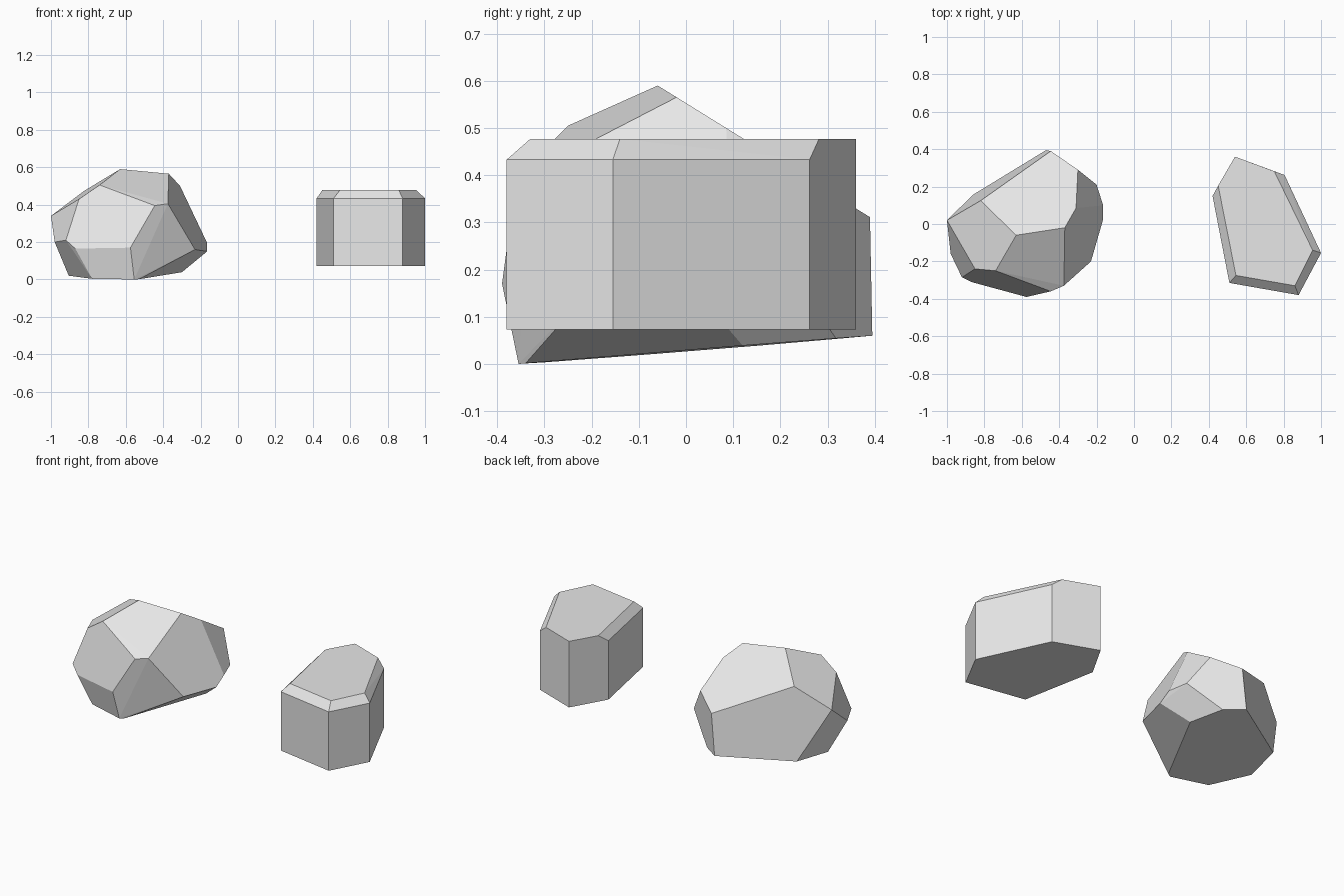
import bpy
import bmesh
from math import radians

# Remove the default cube
cube = bpy.data.objects.get("Cube")
if cube:
    bpy.data.objects.remove(cube, do_unlink=True)


def make_material(name, color):
    mat = bpy.data.materials.new(name)
    mat.use_nodes = True
    mat.diffuse_color = color
    mat.node_tree.nodes["Principled BSDF"].inputs["Base Color"].default_value = color
    return mat


def make_rock(name, corners, material):
    """Wrap the corners in a convex hull and merge coplanar facets."""
    bm = bmesh.new()
    for corner in corners:
        bm.verts.new(corner)
    hull = bmesh.ops.convex_hull(bm, input=bm.verts[:], use_existing_faces=False)
    inner = [v for v in hull["geom_interior"] if isinstance(v, bmesh.types.BMVert)]
    bmesh.ops.delete(bm, geom=inner, context="VERTS")
    bmesh.ops.dissolve_limit(bm, angle_limit=radians(4),
                             verts=bm.verts[:], edges=bm.edges[:])
    bmesh.ops.recalc_face_normals(bm, faces=bm.faces[:])
    mesh = bpy.data.meshes.new(name)
    bm.to_mesh(mesh)
    bm.free()
    mesh.materials.append(material)
    rock = bpy.data.objects.new(name, mesh)
    bpy.context.collection.objects.link(rock)
    return rock


def ring(outline, z):
    return [(x, y, z) for x, y in outline]


stone = make_material("grey_stone", (0.8, 0.8, 0.8, 1.0))

# Boulder: the slightly tilted base follows one plane
base_outline = [(-.555, -.355), (-.53, -.34), (-.30, .12), (-.365, .318),
                (-.47, .395), (-.86, .157), (-.905, -.08), (-.78, -.295)]
base = [(x, y, .005 * (x + .555) + .079 * (y + .355)) for x, y in base_outline]

# Boulder: widest corners
waist = [(-.575, -.39, .17), (-.87, -.31, .165), (-.92, -.285, .21),
         (-.98, -.16, .20), (-1, .02, .34), (-.23, -.20, .16),
         (-.165, .025, .15), (-.165, .10, .195), (-.20, .21, .207)]

# Boulder: upper corners, then the corners of the sloping top facet
shoulder = [(-.85, -.24, .43), (-.74, -.25, .505),
            (-.445, -.36, .395), (-.375, -.33, .405)]
top_outline = [(-.63, -.06), (-.37, -.02), (-.31, .085),
               (-.30, .29), (-.445, .39), (-.82, .125)]
top = [(x, y, .59 - .62 * (y + .06)) for x, y in top_outline]
make_rock("boulder", base + waist + shoulder + top, stone)

# Block: six-sided prism with its top chamfered except along the back
foot = [(.42, .15), (.54, .36), (.805, .262), (1, -.155), (.88, -.38), (.51, -.315)]
cap = [(.45, .205), (.54, .36), (.75, .282), (.955, -.14), (.86, -.33), (.545, -.275)]
make_rock("block", ring(foot, .073) + ring(foot, .433) + ring(cap, .477), stone)
